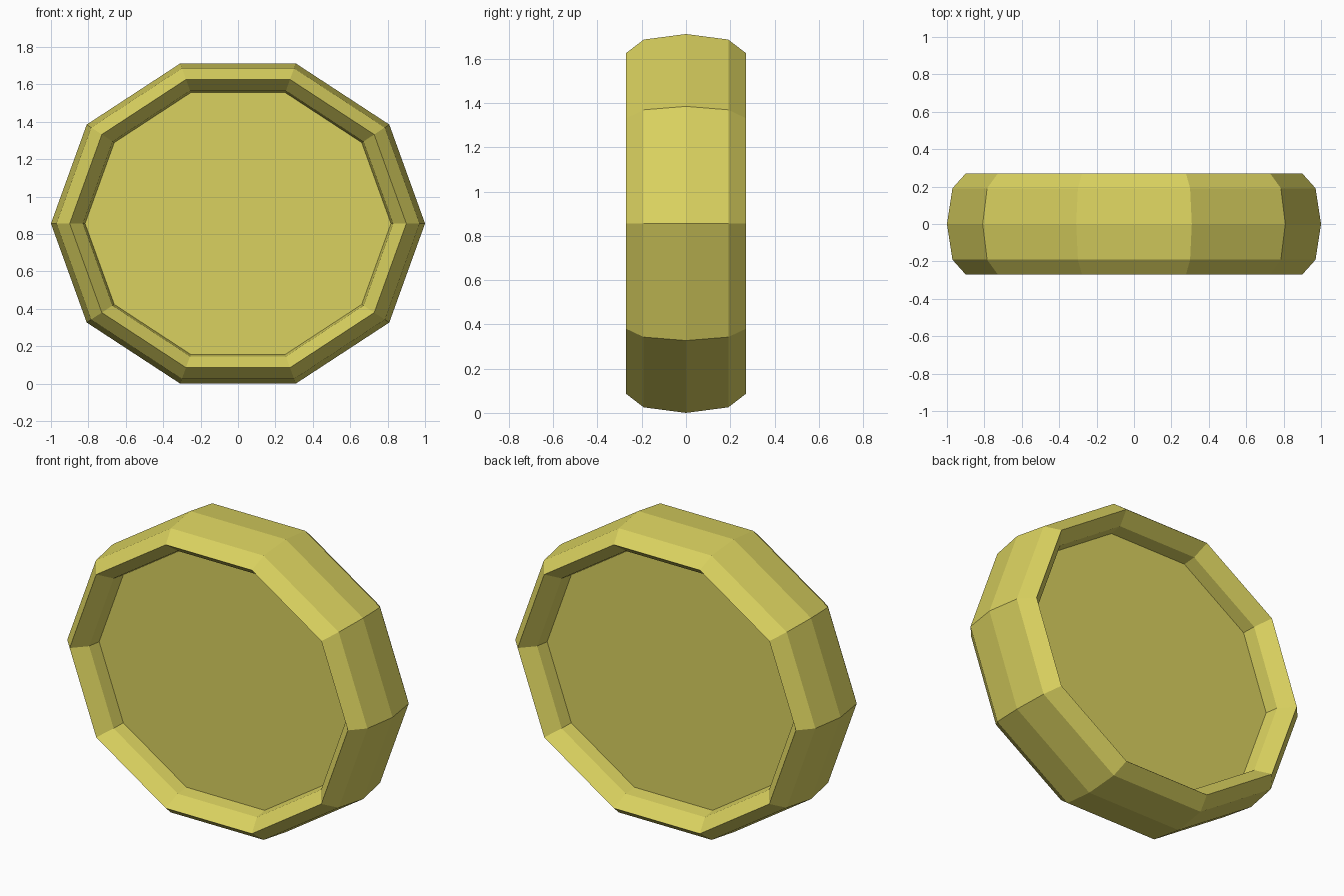
import bpy
import math
from mathutils import Matrix

if "Cube" in bpy.data.objects:
    bpy.data.objects.remove(bpy.data.objects["Cube"])

SIDES = 10
Z_SCALE = 0.9
CENTRE_Z = math.sin(math.radians(72)) * Z_SCALE

yellow = bpy.data.materials.new("mustard_yellow")
yellow.diffuse_color = (0.70, 0.64, 0.115, 1.0)
yellow.use_nodes = True
yellow.node_tree.nodes["Principled BSDF"].inputs["Base Color"].default_value = yellow.diffuse_color


def finish(name, matrix):
    """Name the active object, bake its placement and colour it flat."""
    ob = bpy.context.object
    ob.name = name
    ob.data.name = name
    ob.data.transform(matrix)
    ob.data.materials.append(yellow)
    for p in ob.data.polygons:
        p.use_smooth = False
    return ob


# stand upright (axis along y) and squash the height slightly
upright = Matrix.Translation((0, 0, CENTRE_Z)) @ Matrix.Diagonal((1, 1, Z_SCALE, 1)) \
    @ Matrix.Rotation(math.radians(90), 4, 'X')

# rim: ten-sided ring stretched along its axis
bpy.ops.mesh.primitive_torus_add(major_segments=SIDES, minor_segments=8,
                                 major_radius=0.9, minor_radius=0.1)
finish("rim", upright @ Matrix.Diagonal((1, 1, 2.7, 1)))

# recessed disc filling the ring, edges buried in the rim
bpy.ops.mesh.primitive_cylinder_add(vertices=SIDES, radius=0.86, depth=0.23)
finish("centre_disc", upright @ Matrix.Rotation(math.radians(90), 4, 'Z'))
